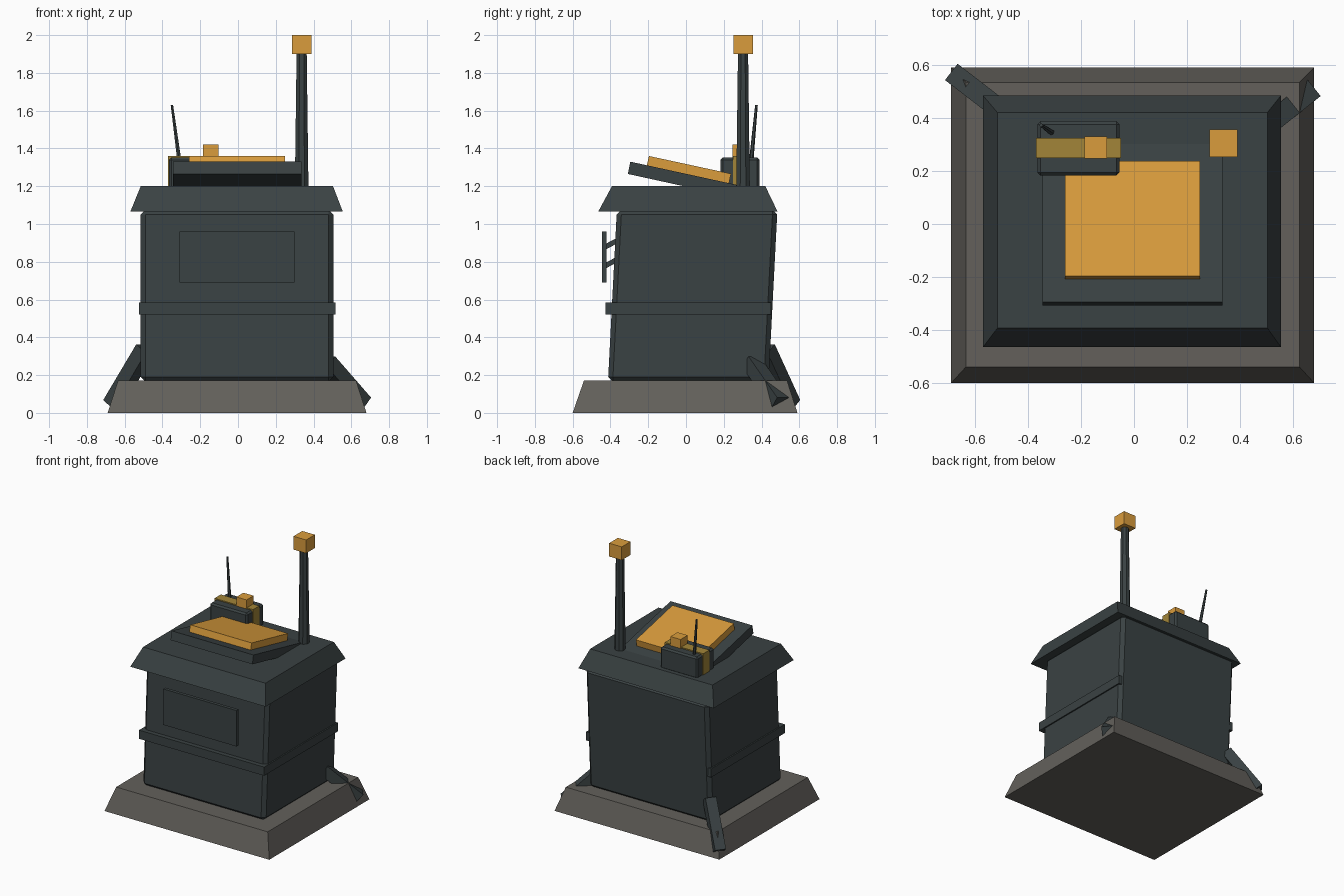
import bpy, bmesh, math
from mathutils import Vector

if "Cube" in bpy.data.objects:
    bpy.data.objects.remove(bpy.data.objects["Cube"])


def material(name, rgb):
    m = bpy.data.materials.new(name)
    m.diffuse_color = (*rgb, 1)
    m.use_nodes = True
    m.node_tree.nodes["Principled BSDF"].inputs["Base Color"].default_value = m.diffuse_color
    return m


SLATE = material("dark slate", (0.042, 0.054, 0.056))
STONE = material("grey stone", (0.125, 0.118, 0.105))
AMBER = material("amber", (0.70, 0.335, 0.046))
OLIVE = material("olive strap", (0.36, 0.235, 0.04))


def finish(name, bm, mat, bevel=0):
    if bevel:
        bmesh.ops.bevel(bm, geom=bm.edges[:], offset=bevel, segments=1, affect='EDGES')
    bmesh.ops.recalc_face_normals(bm, faces=bm.faces[:])
    me = bpy.data.meshes.new(name)
    bm.to_mesh(me)
    bm.free()
    me.materials.append(mat)
    ob = bpy.data.objects.new(name, me)
    bpy.context.collection.objects.link(ob)
    return ob


def frustum(name, low, high, z0, z1, mat, bevel=0):
    """Block between two rectangles given as (x0, x1, y0, y1)."""
    bm = bmesh.new()
    rings = []
    for (x0, x1, y0, y1), z in ((low, z0), (high, z1)):
        rings.append([bm.verts.new((x, y, z)) for x, y in
                      ((x0, y0), (x1, y0), (x1, y1), (x0, y1))])
    bm.faces.new(rings[0][::-1])
    bm.faces.new(rings[1])
    for i in range(4):
        j = (i + 1) % 4
        bm.faces.new((rings[0][i], rings[0][j], rings[1][j], rings[1][i]))
    return finish(name, bm, mat, bevel)


def box(name, rect, z0, z1, mat, bevel=0):
    return frustum(name, rect, rect, z0, z1, mat, bevel)


def side_profile(name, pts, x0, x1, mat):
    """Extrude a (y, z) outline along x."""
    bm = bmesh.new()
    face = bm.faces.new([bm.verts.new((x0, y, z)) for y, z in pts])
    out = bmesh.ops.extrude_face_region(bm, geom=[face])
    verts = [v for v in out["geom"] if isinstance(v, bmesh.types.BMVert)]
    bmesh.ops.translate(bm, vec=(x1 - x0, 0, 0), verts=verts)
    return finish(name, bm, mat)


def rod(name, a, b, r0, r1, sides, mat, turn=0):
    """Tapered prism from a to b."""
    a, b = Vector(a), Vector(b)
    bm = bmesh.new()
    bmesh.ops.create_cone(bm, cap_ends=True, segments=sides, radius1=r0, radius2=r1,
                          depth=(b - a).length)
    ob = finish(name, bm, mat)
    ob.rotation_mode = 'QUATERNION'
    q = (b - a).to_track_quat('Z', 'Y')
    ob.rotation_quaternion = q @ Vector((0, 0, 1)).rotation_difference(Vector((0, 0, 1)))
    if turn:
        from mathutils import Quaternion
        ob.rotation_quaternion = q @ Quaternion((0, 0, 1), turn)
    ob.location = (a + b) / 2
    return ob


# Plinth, leaning cabinet, trim band and roof
frustum("plinth", (-0.69, 0.68, -0.60, 0.59), (-0.635, 0.625, -0.54, 0.535), 0, 0.172, STONE)
frustum("cabinet", (-0.515, 0.505, -0.413, 0.437), (-0.515, 0.505, -0.366, 0.484),
        0.165, 1.075, SLATE, 0.025)
box("trim_band", (-0.525, 0.515, -0.425, 0.45), 0.52, 0.585, SLATE)
frustum("roof", (-0.57, 0.555, -0.465, 0.485), (-0.515, 0.503, -0.392, 0.42), 1.065, 1.2, SLATE)

# Front plate and its slanted brackets
box("front_plate", (-0.31, 0.30, -0.445, -0.42), 0.69, 0.96, SLATE)
for x in (-0.2, 0.16):
    for z in (0.765, 0.865):
        side_profile("plate_bracket", [(-0.425, z), (-0.35, z + 0.04), (-0.35, z + 0.07),
                                       (-0.425, z + 0.03)], x, x + 0.04, SLATE)

# Tilted desk slab and amber panel
side_profile("desk_slab", [(-0.308, 1.265), (-0.295, 1.33), (0.315, 1.197), (0.30, 1.132)],
             -0.345, 0.335, SLATE)
side_profile("amber_panel", [(-0.208, 1.308), (-0.196, 1.36), (0.238, 1.266), (0.227, 1.212)],
             -0.26, 0.25, AMBER)

# Radio with strap, knob block and aerial
box("radio", (-0.365, -0.055, 0.183, 0.388), 1.19, 1.352, SLATE, 0.012)
box("radio_strap", (-0.37, -0.05, 0.25, 0.324), 1.195, 1.36, OLIVE)
box("radio_lamp", (-0.186, -0.102, 0.247, 0.33), 1.335, 1.42, AMBER)
rod("aerial", (-0.31, 0.345, 1.33), (-0.35, 0.373, 1.63), 0.012, 0.007, 6, SLATE)

# Beacon post
rod("beacon_post", (0.337, 0.302, 1.19), (0.337, 0.302, 1.905), 0.039, 0.029, 8, SLATE, math.pi / 8)
box("beacon_lamp", (0.285, 0.39, 0.252, 0.356), 1.90, 2.0, AMBER)

# Rear corner braces
rod("brace_left", (-0.49, 0.42, 0.34), (-0.665, 0.555, 0.045), 0.055, 0.055, 4, SLATE, math.pi / 4)
rod("brace_right", (0.47, 0.345, 0.27), (0.66, 0.497, 0.052), 0.055, 0.055, 4, SLATE, math.pi / 4)
